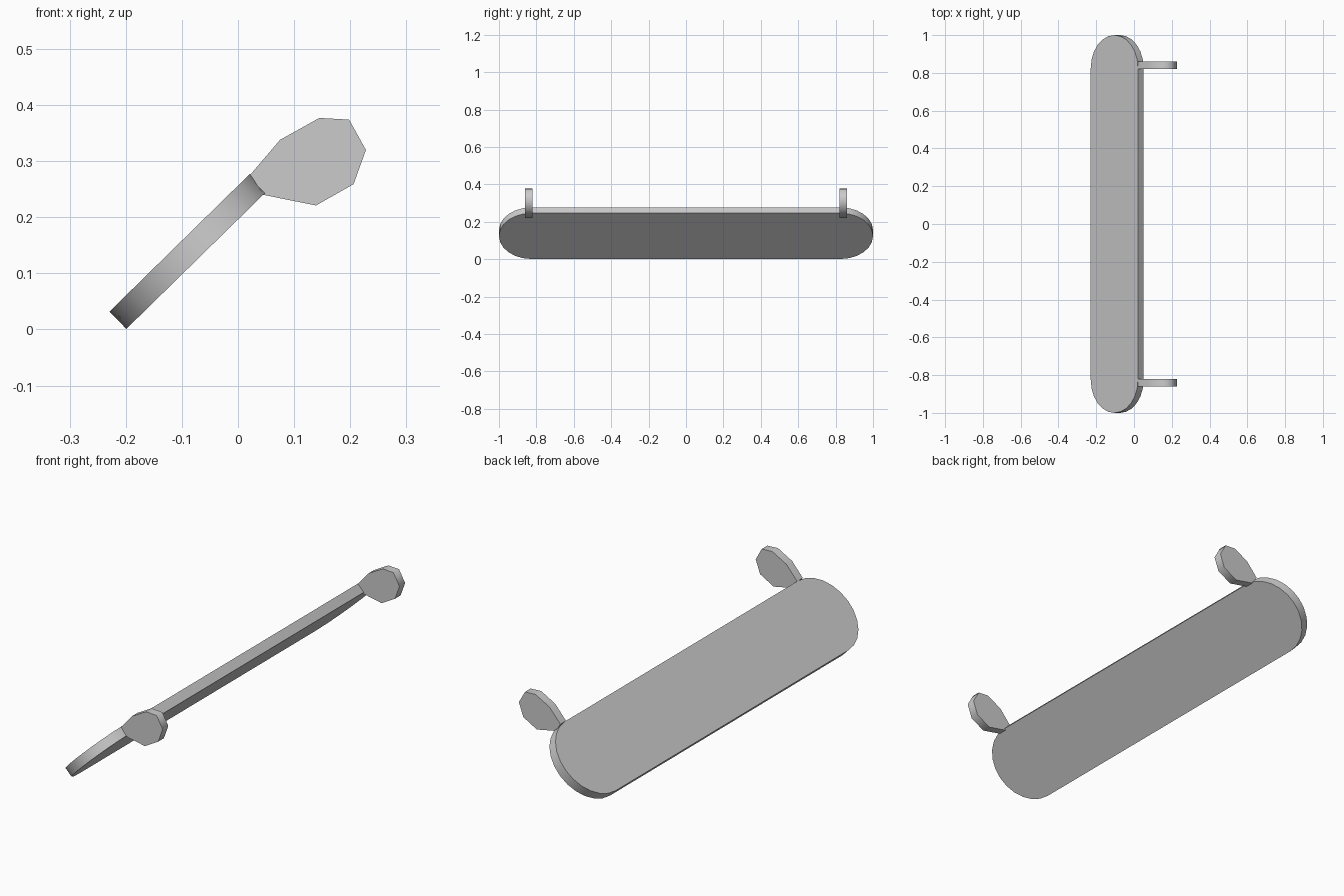
import bpy, bmesh, math
from mathutils import Vector

if "Cube" in bpy.data.objects:
    bpy.data.objects.remove(bpy.data.objects["Cube"])

grey = bpy.data.materials.new("light_grey")
grey.diffuse_color = (0.6, 0.6, 0.6, 1)
grey.use_nodes = True
grey.node_tree.nodes["Principled BSDF"].inputs["Base Color"].default_value = grey.diffuse_color


def prism(name, outline, depth, angle):
    """Extrude a closed outline of 3D points along a depth vector."""
    bm = bmesh.new()
    face = bm.faces.new([bm.verts.new(p) for p in outline])
    ext = bmesh.ops.extrude_face_region(bm, geom=[face], use_keep_orig=True)
    moved = [v for v in ext["geom"] if isinstance(v, bmesh.types.BMVert)]
    bmesh.ops.translate(bm, verts=moved, vec=depth)
    bmesh.ops.recalc_face_normals(bm, faces=bm.faces)
    mesh = bpy.data.meshes.new(name)
    bm.to_mesh(mesh)
    bm.free()
    mesh.materials.append(grey)
    obj = bpy.data.objects.new(name, mesh)
    bpy.context.collection.objects.link(obj)
    bpy.ops.object.select_all(action='DESELECT')
    obj.select_set(True)
    bpy.context.view_layer.objects.active = obj
    bpy.ops.object.shade_smooth_by_angle(angle=math.radians(angle))
    return obj


# Sloping board with half-round ends
low = Vector((-0.199, 0, 0.001))
high = Vector((0.051, 0, 0.246))
thickness = Vector((-0.03, 0, 0.031))
mid = (low + high) / 2
slope = (high - low).normalized()
radius = (high - low).length / 2
SEGMENTS = 12
outline = []
for side in (1, -1):
    for i in range(SEGMENTS + 1):
        a = math.pi * i / SEGMENTS
        outline.append(mid + slope * (side * radius * math.cos(a))
                       + Vector((0, side * (1 - radius + radius * math.sin(a)), 0)))
prism("board", outline, thickness, 40)

# Two faceted paddle tabs on the upper edge
tab = [(0.022, 0.276), (0.075, 0.338), (0.145, 0.377), (0.198, 0.374),
       (0.228, 0.32), (0.206, 0.259), (0.139, 0.221), (0.045, 0.24)]
for label, y in (("front_tab", -0.84), ("back_tab", 0.84)):
    prism(label, [(x, y - 0.02, z) for x, z in tab], Vector((0, 0.04, 0)), 65)
